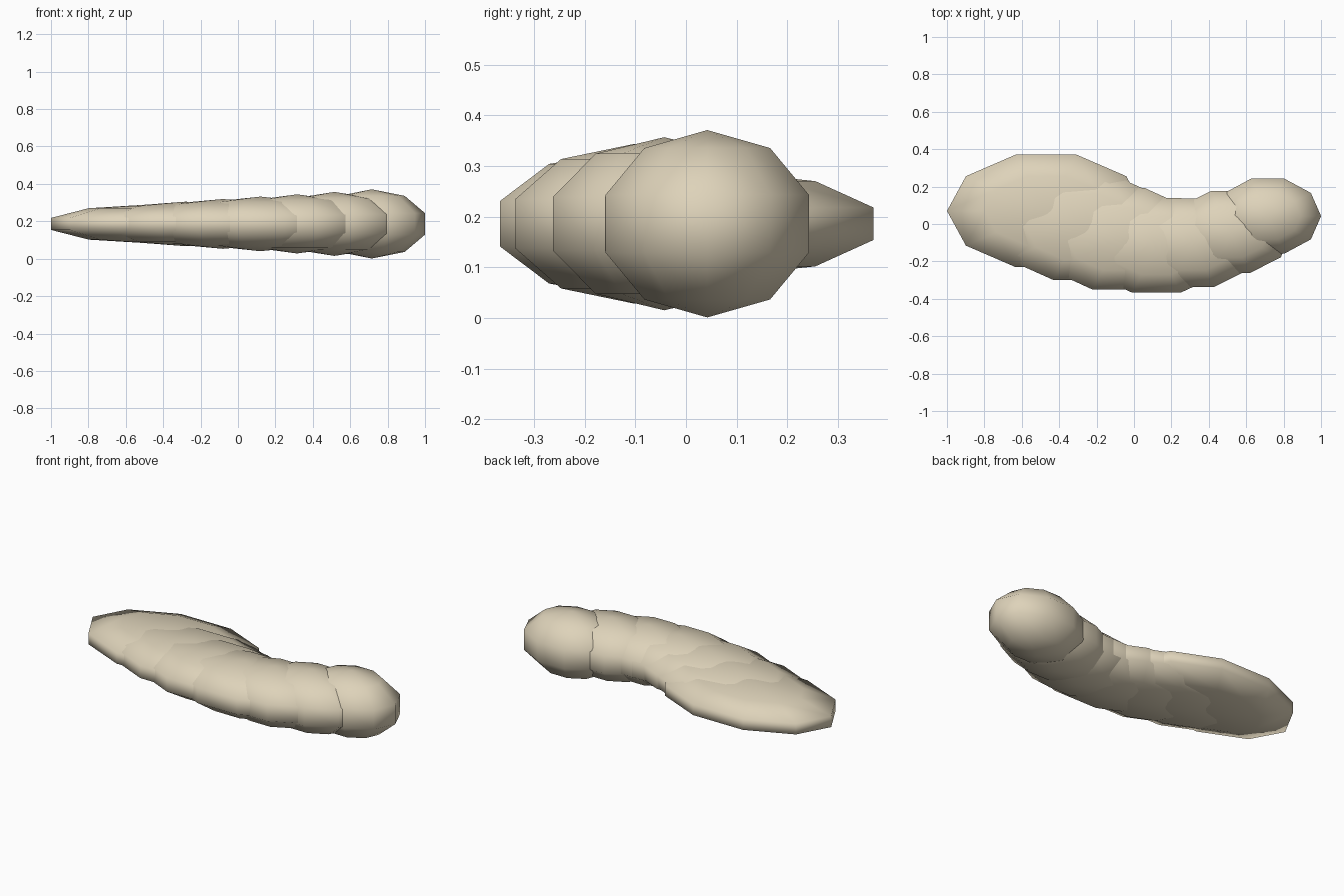
import bpy, bmesh, math
from mathutils import Matrix

cube = bpy.data.objects.get("Cube")
if cube:
    bpy.data.objects.remove(cube, do_unlink=True)

# Single warm beige
beige = bpy.data.materials.new("warm_beige")
beige.use_nodes = True
colour = (0.73, 0.65, 0.49, 1)
beige.diffuse_color = colour
beige.node_tree.nodes["Principled BSDF"].inputs["Base Color"].default_value = colour

MID_Z = 0.186


def lobe(name, x, y, rx, ry, rz):
    """Low-poly ellipsoid with upright poles and a vertex column facing +x."""
    bm = bmesh.new()
    shape = (Matrix.Translation((x, y, MID_Z)) @ Matrix.Diagonal((rx, ry, rz, 1))
             @ Matrix.Rotation(math.pi / 2, 4, "Z"))
    bmesh.ops.create_uvsphere(bm, u_segments=10, v_segments=5, radius=1, matrix=shape)
    for face in bm.faces:
        face.smooth = True
    mesh = bpy.data.meshes.new(name)
    bm.to_mesh(mesh)
    bm.free()
    mesh.materials.append(beige)
    obj = bpy.data.objects.new(name, mesh)
    bpy.context.collection.objects.link(obj)


# Curved chain of overlapping lobes, round at the head and flat at the tail
lobe("head", 0.715, 0.042, 0.30, 0.222, 0.185)
lobe("neck", 0.515, -0.043, 0.35, 0.243, 0.171)
lobe("shoulder", 0.315, -0.101, 0.38, 0.261, 0.158)
lobe("front_body", 0.12, -0.114, 0.44, 0.28, 0.146)
lobe("middle_body", -0.08, -0.08, 0.476, 0.30, 0.133)
lobe("rear_body", -0.28, -0.015, 0.51, 0.315, 0.119)
lobe("flat_tail", -0.47, 0.07, 0.557, 0.332, 0.104)
